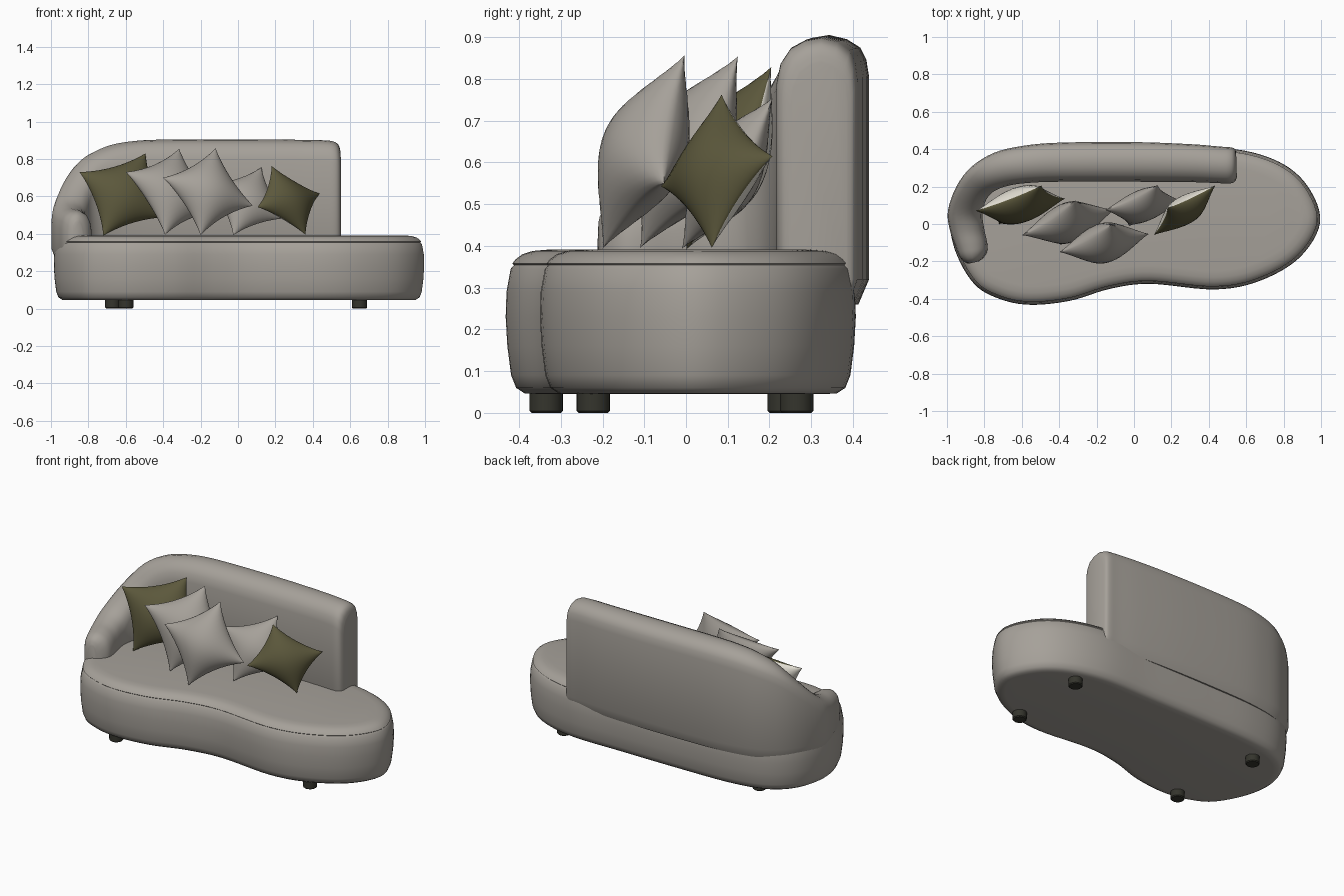
import bpy, bmesh, math
from mathutils import Vector

if "Cube" in bpy.data.objects:
    bpy.data.objects.remove(bpy.data.objects["Cube"])


def material(name, rgb):
    m = bpy.data.materials.new(name)
    m.diffuse_color = (*rgb, 1)
    m.use_nodes = True
    m.node_tree.nodes["Principled BSDF"].inputs["Base Color"].default_value = m.diffuse_color
    return m


GREY = material("warm grey fabric", (0.38, 0.355, 0.32))
OLIVE = material("olive fabric", (0.107, 0.098, 0.045))
CREAM = material("cream fabric", (0.75, 0.72, 0.64))
DARK = material("dark leg", (0.035, 0.035, 0.026))


def finish(bm, name, mats, angle=40):
    bmesh.ops.recalc_face_normals(bm, faces=bm.faces)
    me = bpy.data.meshes.new(name)
    bm.to_mesh(me)
    bm.free()
    ob = bpy.data.objects.new(name, me)
    bpy.context.collection.objects.link(ob)
    for m in mats:
        me.materials.append(m)
    bpy.ops.object.select_all(action='DESELECT')
    ob.select_set(True)
    bpy.context.view_layer.objects.active = ob
    bpy.ops.object.shade_smooth_by_angle(angle=math.radians(angle))
    return ob


def spline(pts, n, closed):
    """Catmull-Rom curve through points of any dimension."""
    k = len(pts)
    get = (lambda i: pts[i % k]) if closed else (lambda i: pts[max(0, min(k - 1, i))])
    out = []
    for i in range(k if closed else k - 1):
        for j in range(n):
            t = j / n
            out.append([0.5 * (2 * b + (c - a) * t + (2 * a - 5 * b + 4 * c - d) * t * t
                               + (3 * b - a - 3 * c + d) * t ** 3)
                        for a, b, c, d in zip(get(i - 1), get(i), get(i + 1), get(i + 2))])
    if not closed:
        out.append(list(pts[-1]))
    return out


def loft(bm, rings):
    """Skin closed rings of points and cap both ends."""
    vs = [[bm.verts.new(p) for p in r] for r in rings]
    n = len(vs[0])
    for a, b in zip(vs, vs[1:]):
        for i in range(n):
            bm.faces.new((a[i], a[(i + 1) % n], b[(i + 1) % n], b[i]))
    bm.faces.new(vs[0][::-1])
    bm.faces.new(vs[-1])


# Seat: kidney-shaped outline, stacked with rounded edges and a seam
outline = [(0.995, 0.01), (0.93, 0.2), (0.78, 0.33), (0.54, 0.4), (0.2, 0.405), (-0.2, 0.405),
           (-0.55, 0.395), (-0.78, 0.345), (-0.92, 0.23), (-0.983, 0.05), (-0.957, -0.14),
           (-0.855, -0.32), (-0.72, -0.4), (-0.555, -0.432), (-0.34, -0.41), (-0.13, -0.347),
           (0.085, -0.32), (0.43, -0.35), (0.67, -0.305), (0.885, -0.18)]
loop = [Vector(p) for p in spline(outline, 6, True)]
inward = []
for i in range(len(loop)):
    t = (loop[(i + 1) % len(loop)] - loop[i - 1]).normalized()
    inward.append(Vector((-t.y, t.x)))
profile = [(0.075, 0.045), (0.045, 0.047), (0.025, 0.06), (0.013, 0.09), (0.004, 0.16), (0, 0.23),
           (0.002, 0.29), (0.012, 0.345), (0.02, 0.354), (0.016, 0.358), (0.024, 0.368),
           (0.04, 0.38), (0.065, 0.388), (0.1, 0.391)]
bm = bmesh.new()
loft(bm, [[(*(p + n * d), z) for p, n in zip(loop, inward)] for d, z in profile])
finish(bm, "seat", [GREY])

# Backrest: outer xy, inner xy and top height along the curve, ending in the low arm
stations = [(0.546, 0.385, 0.55, 0.25, 0.84), (0.538, 0.402, 0.54, 0.228, 0.872),
            (0.515, 0.41, 0.515, 0.217, 0.892), (0.46, 0.414, 0.46, 0.218, 0.9),
            (0.3, 0.427, 0.3, 0.224, 0.903), (0, 0.438, 0, 0.226, 0.905),
            (-0.4, 0.435, -0.4, 0.226, 0.904), (-0.6, 0.417, -0.56, 0.22, 0.893),
            (-0.75, 0.38, -0.66, 0.207, 0.865), (-0.87, 0.305, -0.74, 0.18, 0.805),
            (-0.95, 0.2, -0.79, 0.13, 0.7), (-0.995, 0.07, -0.81, 0.05, 0.59),
            (-0.985, -0.03, -0.8, -0.03, 0.545), (-0.955, -0.12, -0.785, -0.1, 0.53),
            (-0.935, -0.17, -0.785, -0.145, 0.52), (-0.91, -0.2, -0.805, -0.18, 0.5),
            (-0.885, -0.212, -0.83, -0.2, 0.47)]
# (fraction from inner to outer side, base height: 1 = top or 0 = bottom, offset)
section = [(0.14, 0, 0), (0, 0, 0.06), (0, 1, -0.11), (0.05, 1, -0.062), (0.17, 1, -0.026),
           (0.35, 1, -0.007), (0.55, 1, 0), (0.75, 1, -0.01), (0.9, 1, -0.03), (0.97, 1, -0.06),
           (1, 1, -0.1), (1, 0, 0.06), (0.88, 0, 0)]
rings = []
for ox, oy, ix, iy, top in spline(stations, 4, False):
    rings.append([(ix + (ox - ix) * s, iy + (oy - iy) * s, (top if up else 0.26) + dz)
                  for s, up, dz in section])
bm = bmesh.new()
loft(bm, rings)
finish(bm, "backrest", [GREY], 60)


# Pillows: pinched squares given by top-left, top-right and bottom-left corners
def pillow(name, tl, tr, bl, thick, mats):
    tl, tr, bl = Vector(tl), Vector(tr), Vector(bl)
    u, v = (tr - tl) / 2, (bl - tl) / 2
    centre = (tr + bl) / 2
    back = u.cross(v).normalized()
    N = 18
    bm = bmesh.new()
    for side in (-1, 1):
        grid = []
        for i in range(N + 1):
            row = []
            for j in range(N + 1):
                a = math.sin((i / N - 0.5) * math.pi)
                b = math.sin((j / N - 0.5) * math.pi)
                h = max(0, (1 - a * a) * (1 - b * b)) ** 0.62 * thick
                pa, pb = a * (1 - 0.13 * (1 - b * b)), b * (1 - 0.13 * (1 - a * a))
                row.append(bm.verts.new(centre + u * pa + v * pb + back * side * h))
            grid.append(row)
        for i in range(N):
            for j in range(N):
                f = bm.faces.new((grid[i][j], grid[i + 1][j], grid[i + 1][j + 1], grid[i][j + 1]))
                f.material_index = 1 if side > 0 and len(mats) > 1 else 0
    bmesh.ops.remove_doubles(bm, verts=bm.verts, dist=0.0005)
    finish(bm, name, mats, 50)


two_tone = [OLIVE, CREAM]
pillow("olive_pillow_left", (-0.847, 0.07, 0.73), (-0.495, 0.205, 0.83), (-0.72, 0, 0.39), 0.09, two_tone)
pillow("grey_pillow_back", (-0.6, -0.06, 0.73), (-0.315, 0.125, 0.855), (-0.39, -0.11, 0.395), 0.095, [GREY])
pillow("grey_pillow_front", (-0.4, -0.15, 0.7), (-0.12, -0.003, 0.858), (-0.2, -0.2, 0.393), 0.1, [GREY])
pillow("grey_pillow_small", (-0.155, 0.075, 0.665), (0.125, 0.208, 0.755), (-0.025, -0.01, 0.393), 0.075, [GREY])
pillow("olive_pillow_right", (0.18, 0.085, 0.763), (0.436, 0.207, 0.615), (0.105, -0.06, 0.543), 0.07, two_tone)

# Legs: short round feet
for name, x, y in (("front_left_leg", -0.6, -0.335), ("front_right_leg", 0.65, -0.222),
                   ("back_left_leg", -0.67, 0.235), ("back_right_leg", 0.65, 0.265)):
    bm = bmesh.new()
    ring = [(math.cos(k * math.pi / 12), math.sin(k * math.pi / 12)) for k in range(24)]
    loft(bm, [[(x + c * r, y + s * r, z) for c, s in ring]
              for r, z in ((0.035, 0), (0.04, 0.005), (0.04, 0.055))])
    finish(bm, name, [DARK], 40)
